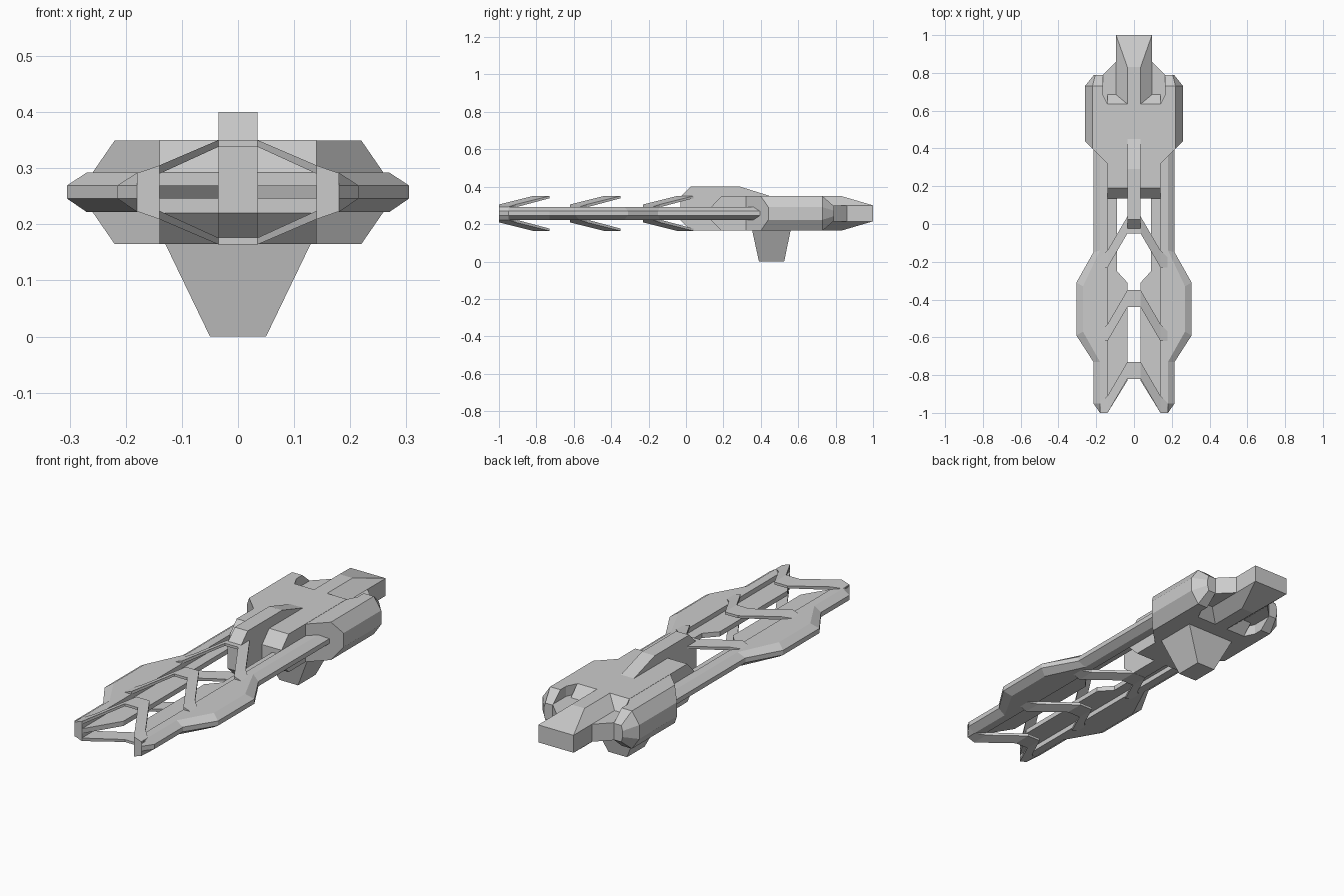
import bpy, bmesh

cube = bpy.data.objects.get("Cube")
if cube:
    bpy.data.objects.remove(cube, do_unlink=True)

grey = bpy.data.materials.new("hull_grey")
grey.use_nodes = True
grey.diffuse_color = (0.6, 0.6, 0.6, 1)
grey.node_tree.nodes["Principled BSDF"].inputs["Base Color"].default_value = (0.6, 0.6, 0.6, 1)

MID = 0.257  # height of the plane the ship is symmetric about


def loft(name, rings, mirror=False):
    """Skin a list of equal-length point rings and cap both ends."""
    bm = bmesh.new()
    rows = [[bm.verts.new(p) for p in ring] for ring in rings]
    n = len(rows[0])
    for a, b in zip(rows, rows[1:]):
        for i in range(n):
            j = (i + 1) % n
            bm.faces.new((a[i], a[j], b[j], b[i]))
    bm.faces.new(rows[0])
    bm.faces.new(rows[-1])
    bmesh.ops.remove_doubles(bm, verts=bm.verts, dist=0.0005)
    bmesh.ops.recalc_face_normals(bm, faces=bm.faces)
    mesh = bpy.data.meshes.new(name)
    bm.to_mesh(mesh)
    bm.free()
    mesh.materials.append(grey)
    obj = bpy.data.objects.new(name, mesh)
    bpy.context.collection.objects.link(obj)
    if mirror:
        obj.modifiers.new("mirror", "MIRROR")
    return obj


def slab(name, outline, z0, z1, mirror=False):
    return loft(name, [[(x, y, z) for x, y in outline] for z in (z0, z1)], mirror)


def side_prism(name, profile, half):
    return loft(name, [[(x, y, z) for y, z in profile] for x in (-half, half)])


# Main hull with chamfered front and stepped rear
side_prism("main_hull", [(.135, .22), (.135, .292), (.19, .35), (.635, .35),
                         (.685, .30), (.685, .215), (.635, .165), (.19, .165)], .14)

# Dorsal spine running forward to the first brace
side_prism("spine", [(.45, .35), (.29, .40), (.025, .40), (-.03, .345),
                     (-.03, .22), (.03, .165), (.45, .165)], .035)

# Lower rear deck
slab("rear_deck", [(-.165, .62), (.165, .62), (.165, .79), (.095, .86),
                   (-.095, .86), (-.165, .79)], .215, .30)


# Tail ridge flaring into a square stern
def tail_ring(y, top_x, rise):
    up, low = .30, .215
    return [(.095, y, up), (top_x, y, up + rise), (-top_x, y, up + rise), (-.095, y, up),
            (-.095, y, low), (-top_x, y, low - rise), (top_x, y, low - rise), (.095, y, low)]


loft("tail", [tail_ring(.6, .035, .05), tail_ring(.83, .035, .05), tail_ring(1, .095, 0)])


# Side pods with slanted noses
def pod_ring(y, inner, shoulder, outer, height, slant=0):
    pts = [(inner, height), (shoulder, height), (outer, height * .37),
           (outer, -height * .37), (shoulder, -height), (inner, -height)]
    return [(x, y + slant * (x - inner), MID + z) for x, z in pts]


loft("side_pod", [pod_ring(.32, .14, .22, .26, .092, 1),
                  pod_ring(.635, .14, .22, .26, .092),
                  pod_ring(.685, .165, .22, .26, .092),
                  pod_ring(.73, .165, .22, .26, .092),
                  pod_ring(.79, .165, .205, .212, .04)], True)

# Long rails with bevelled outer wings
edge = [(.14, -1), (.18, -1), (.215, -.95), (.215, -.73), (.305, -.59),
        (.305, -.31), (.215, -.15), (.215, .42), (.14, .42)]
crest = [(.14, -1), (.18, -1), (.18, -.95), (.18, -.73), (.27, -.57),
         (.27, -.33), (.18, -.14), (.18, .42), (.14, .42)]
loft("wing_rail", [[(x, y, z) for x, y in outline] for outline, z in
                   ((crest, .222), (edge, .246), (edge, .269), (crest, .292))], True)

# Thin plates along the inside of the rails
slab("inner_plate", [(.15, -1), (.14, -1), (.035, -.83), (.035, -.31), (.09, -.25),
                     (.09, .2), (.15, .2)], .246, .269, True)

# Arched braces above and below the rails: x, front y, back y, outer and inner height
half = [(.035, -.09, 0, .093, .081), (.14, -.27, -.18, .048, .033), (.18, -.27, -.22, .034, .024)]
stations = [(-s[0], *s[1:]) for s in reversed(half)] + half
for number, apex in enumerate((-.73, -.35, .04)):
    for side, sign in (("upper", 1), ("lower", -1)):
        loft(f"{side}_brace_{number + 1}",
             [[(x, apex + f, MID + sign * o), (x, apex + b, MID + sign * o),
               (x, apex + b, MID + sign * i), (x, apex + f, MID + sign * i)]
              for x, f, b, o, i in stations])

# Tapered fin under the hull
loft("ventral_fin", [[(-w, y0, z), (w, y0, z), (w, y1, z), (-w, y1, z)]
                     for w, y0, y1, z in ((.05, .39, .525, 0), (.132, .353, .56, .17))])
